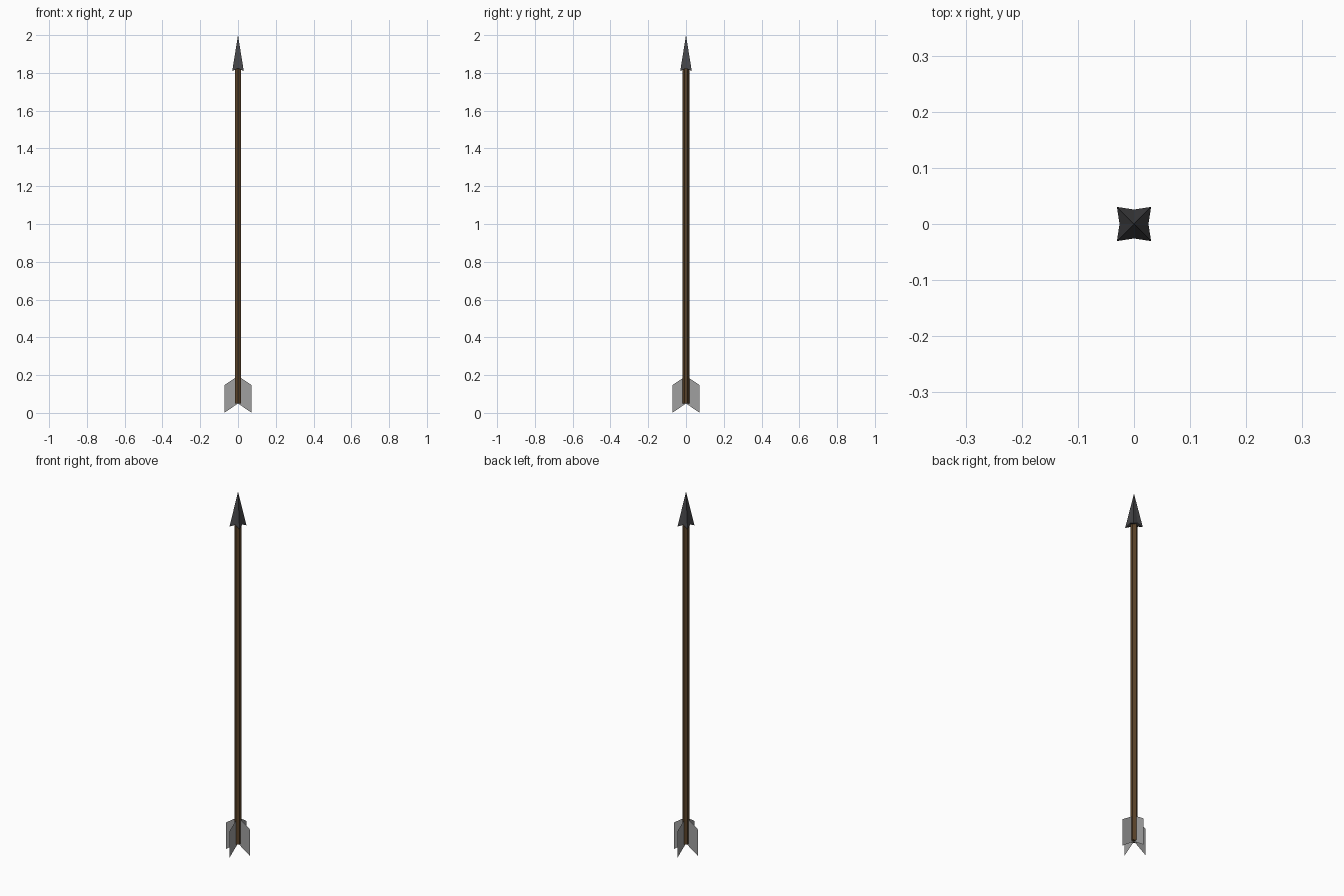
import bpy, bmesh
from math import pi, cos, sin

if "Cube" in bpy.data.objects:
    bpy.data.objects.remove(bpy.data.objects["Cube"])

def material(name, color):
    m = bpy.data.materials.new(name)
    m.diffuse_color = (*color, 1)
    m.use_nodes = True
    m.node_tree.nodes["Principled BSDF"].inputs["Base Color"].default_value = m.diffuse_color
    return m

def mesh_object(name, verts, faces, mat):
    me = bpy.data.meshes.new(name)
    me.from_pydata(verts, [], faces)
    bm = bmesh.new()
    bm.from_mesh(me)
    bmesh.ops.recalc_face_normals(bm, faces=bm.faces)
    bm.to_mesh(me)
    bm.free()
    ob = bpy.data.objects.new(name, me)
    bpy.context.collection.objects.link(ob)
    me.materials.append(mat)
    return ob

wood = material("wood", (0.10, 0.055, 0.022))
iron = material("iron", (0.06, 0.06, 0.065))
feather = material("feather", (0.35, 0.35, 0.35))

# Six-sided shaft, corners pointing front and back
bpy.ops.mesh.primitive_cylinder_add(vertices=6, radius=0.018, depth=1.775,
                                    location=(0, 0, 0.05 + 1.775 / 2))
shaft = bpy.context.object
shaft.name = "shaft"
shaft.data.materials.append(wood)

# Arrowhead: four-pointed star base, barbs dipping slightly, rising to a tip
ring = []
for i in range(8):
    a = i * pi / 4
    r, z = (0.0431, 1.81) if i % 2 else (0.0258, 1.825)
    ring.append((r * cos(a), r * sin(a), z))
verts = ring + [(0, 0, 2), (0, 0, 1.825)]
faces = []
for i in range(8):
    j = (i + 1) % 8
    faces += [(i, j, 8), (j, i, 9)]
mesh_object("arrowhead", verts, faces, iron)

# Four paper-thin swept vanes around the tail
for i in range(4):
    c, s = cos(i * pi / 2), sin(i * pi / 2)
    profile = [(0, 0.05), (0.0725, 0), (0.0725, 0.147), (0, 0.195)]
    mesh_object(f"vane_{i + 1}", [(r * c, r * s, z) for r, z in profile],
                [(0, 1, 2, 3)], feather)
